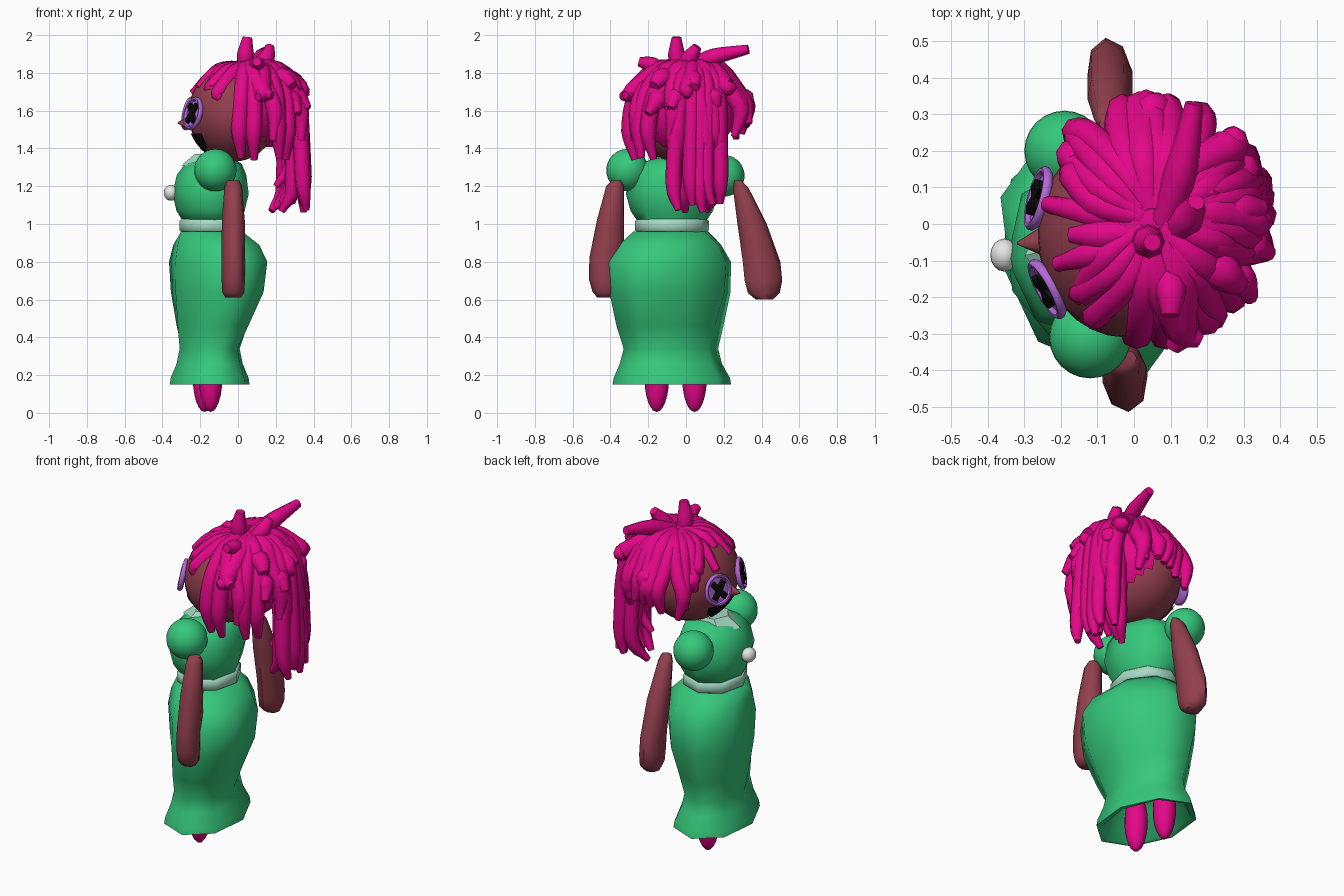
import bpy, bmesh, math, random
from mathutils import Vector, Matrix

random.seed(4)
if "Cube" in bpy.data.objects:
    bpy.data.objects.remove(bpy.data.objects["Cube"])


def material(name, rgb):
    m = bpy.data.materials.new(name)
    m.use_nodes = True
    m.diffuse_color = (*rgb, 1)
    m.node_tree.nodes["Principled BSDF"].inputs["Base Color"].default_value = (*rgb, 1)
    return m


GREEN = material("dress green", (0.036, 0.58, 0.2))
PINK = material("hair pink", (0.78, 0.002, 0.25))
SKIN = material("skin brown", (0.29, 0.05, 0.075))
MINT = material("pale mint", (0.38, 0.71, 0.56))
WHITE = material("button white", (0.8, 0.8, 0.78))
PURPLE = material("eye purple", (0.46, 0.14, 0.7))
BLACK = material("black", (0.004, 0.004, 0.004))

FACING = math.radians(186.5)


def finish(name, bm, mat, angle=60):
    bmesh.ops.recalc_face_normals(bm, faces=bm.faces)
    mesh = bpy.data.meshes.new(name)
    bm.to_mesh(mesh)
    bm.free()
    mesh.materials.append(mat)
    ob = bpy.data.objects.new(name, mesh)
    bpy.context.collection.objects.link(ob)
    bpy.ops.object.select_all(action="DESELECT")
    ob.select_set(True)
    bpy.context.view_layer.objects.active = ob
    bpy.ops.object.shade_smooth_by_angle(angle=math.radians(angle))
    return ob


def bridge(bm, rings):
    for a, b in zip(rings, rings[1:]):
        n = len(a)
        for i in range(n):
            bm.faces.new((a[i], a[(i + 1) % n], b[(i + 1) % n], b[i]))
    bm.faces.new(rings[0][::-1])
    bm.faces.new(rings[-1])


def body_loft(name, rows, mat, angle=60, sides=8, star=1):
    # rows: centre x, centre y, z, half depth, half width, optional twist
    bm = bmesh.new()
    rings = []
    for cx, cy, z, rx, ry, *twist in rows:
        turn = Matrix.Rotation(FACING + math.radians(sum(twist)), 3, "Z")
        ring = []
        for i in range(sides):
            a = math.tau * i / sides
            k = star if i % 2 else 1
            ring.append(bm.verts.new(Vector((cx, cy, z)) + turn @ Vector((k * rx * math.cos(a), k * ry * math.sin(a), 0))))
        rings.append(ring)
    bridge(bm, rings)
    return finish(name, bm, mat, angle)


def tube(bm, pts, radii, sides=8, steps=4):
    # smooth sweep through the points with a varying radius
    P = [Vector(p) for p in pts]
    P = [2 * P[0] - P[1]] + P + [2 * P[-1] - P[-2]]
    R = [radii[0]] + list(radii) + [radii[-1]]
    path = []
    for i in range(1, len(P) - 2):
        for s in range(steps + (i == len(P) - 3)):
            t = s / steps
            a, b, c, d = P[i - 1:i + 3]
            p = 0.5 * (2 * b + (c - a) * t + (2 * a - 5 * b + 4 * c - d) * t * t + (3 * b - a - 3 * c + d) * t ** 3)
            path.append((p, R[i] + (R[i + 1] - R[i]) * t))
    side = None
    rings = []
    for i, (p, r) in enumerate(path):
        d = (path[min(i + 1, len(path) - 1)][0] - path[max(i - 1, 0)][0]).normalized()
        side = d.orthogonal() if side is None else side - d * side.dot(d)
        side.normalize()
        up = d.cross(side)
        rings.append([bm.verts.new(p + r * (side * math.cos(math.tau * k / sides) + up * math.sin(math.tau * k / sides)))
                      for k in range(sides)])
    bridge(bm, rings)


def ball(name, loc, size, mat, u=24, v=16):
    bm = bmesh.new()
    bmesh.ops.create_uvsphere(bm, u_segments=u, v_segments=v, radius=1,
                              matrix=Matrix.Translation(loc) @ Matrix.Diagonal((*size, 1)))
    return finish(name, bm, mat)


def keep_faces(ob, rule):
    bm = bmesh.new()
    bm.from_mesh(ob.data)
    bmesh.ops.delete(bm, geom=[f for f in bm.faces if not rule(f.calc_center_median())], context="FACES")
    bm.to_mesh(ob.data)
    bm.free()


# Dress: hollow flared skirt with twisted hips, belt, bodice, collar
body_loft("skirt", [(-0.15, -0.08, 0.32, 0.13, 0.21), (-0.15, -0.075, 0.155, 0.185, 0.29),
                    (-0.15, -0.075, 0.15, 0.214, 0.318, 3), (-0.15, -0.075, 0.185, 0.209, 0.312, 3),
                    (-0.15, -0.08, 0.26, 0.178, 0.275, 4),
                    (-0.15, -0.08, 0.34, 0.162, 0.255, 5), (-0.135, -0.085, 0.46, 0.192, 0.295, 10),
                    (-0.11, -0.085, 0.64, 0.237, 0.345, 15), (-0.105, -0.085, 0.8, 0.248, 0.352, 17),
                    (-0.115, -0.085, 0.89, 0.222, 0.295, 17), (-0.14, -0.08, 0.96, 0.17, 0.21, 12)], GREEN, 75)
body_loft("belt", [(-0.14, -0.075, z, r, r + 0.025) for z, r in
                   ((0.955, 0.155), (0.967, 0.172), (1.015, 0.172), (1.03, 0.155))], MINT)
body_loft("bodice", [(-0.14, -0.075, 1.01, 0.15, 0.18), (-0.145, -0.075, 1.07, 0.182, 0.22),
                     (-0.145, -0.075, 1.16, 0.203, 0.245), (-0.14, -0.07, 1.26, 0.185, 0.23),
                     (-0.13, -0.065, 1.32, 0.15, 0.18), (-0.13, -0.06, 1.35, 0.09, 0.1)], GREEN)
body_loft("collar", [(-0.155, -0.07, 1.31, 0.145, 0.13), (-0.14, -0.06, 1.37, 0.09, 0.09)],
          MINT, angle=20, sides=12, star=0.85)
ball("button", (-0.355, -0.085, 1.165), (0.038, 0.045, 0.042), WHITE, 16, 10)
ball("right_sleeve", (-0.12, -0.31, 1.285), (0.112, 0.112, 0.112), GREEN)
ball("left_sleeve", (-0.19, 0.2, 1.255), (0.11, 0.11, 0.11), GREEN)

# Legs
for name, x, y in (("right_leg", -0.145, -0.155), ("left_leg", -0.177, 0.045)):
    ball(name, (x, y, 0.185), (0.062, 0.065, 0.18), PINK, 16, 12)

# Arms: broad, flattened and hanging outward
for name, rows in (
        ("right_arm", [(-0.37, 1.23, 0.025), (-0.375, 1.2, 0.048), (-0.4, 1.02, 0.072), (-0.42, 0.82, 0.092),
                       (-0.425, 0.71, 0.09), (-0.425, 0.64, 0.07), (-0.43, 0.61, 0.04)]),
        ("left_arm", [(0.275, 1.23, 0.02), (0.29, 1.19, 0.042), (0.35, 1.0, 0.078), (0.4, 0.8, 0.1),
                      (0.41, 0.7, 0.1), (0.412, 0.635, 0.085), (0.415, 0.6, 0.045)])):
    x = -0.025 if rows[0][0] < 0 else -0.066
    body_loft(name, [(x, y, z, min(0.062, 0.018 + 0.6 * r), r) for y, z, r in rows], SKIN)

# Head with a thin grin laid on its surface
HEAD = Vector((-0.025, -0.03, 1.585))
SIZE = Vector((0.238, 0.28, 0.255))
ball("head", HEAD, SIZE, SKIN, 32, 20)
mouth = ball("mouth", HEAD, SIZE * 1.03, BLACK, 60, 60)


def in_grin(p):
    d = p - HEAD
    turn = (math.atan2(d.y, d.x) - FACING + math.pi) % math.tau - math.pi
    lat = math.atan2(d.z, math.hypot(d.x, d.y))
    return -1.02 + 0.7 * turn * turn < lat < -0.44 and abs(turn) < 0.74


keep_faces(mouth, in_grin)

# Nose
bm = bmesh.new()
tube(bm, [(-0.22, -0.045, 1.535), (-0.26, -0.048, 1.535), (-0.32, -0.053, 1.535)], (0.045, 0.036, 0.003), 8, 1)
finish("nose", bm, SKIN, 50)

# Eyes: rimmed discs leaning back, with bold crossed bars
for name, loc, deg in (("left_eye", (-0.262, 0.07, 1.585), 165), ("right_eye", (-0.238, -0.178, 1.585), 208)):
    frame = (Matrix.Translation(loc) @ Matrix.Rotation(math.radians(deg), 4, "Z")
             @ Matrix.Rotation(math.radians(78), 4, "Y"))
    bm = bmesh.new()
    rings = []
    for r, h in ((0.08, -0.016), (0.09, -0.006), (0.09, 0.006), (0.083, 0.013), (0.074, 0.012), (0.068, 0.0)):
        rings.append([bm.verts.new(frame @ Vector((r * math.cos(math.tau * k / 20), r * math.sin(math.tau * k / 20), h)))
                      for k in range(20)])
    bridge(bm, rings)
    finish(name, bm, PURPLE, 50)
    bm = bmesh.new()
    for turn in (-40, 40):
        bmesh.ops.create_cube(bm, size=1, matrix=frame @ Matrix.Translation((0, 0, 0.007)) @
                              Matrix.Rotation(math.radians(turn), 4, "Z") @ Matrix.Diagonal((0.118, 0.03, 0.018, 1)))
    finish(name + "_cross", bm, BLACK, 30)

# Hair cap over the crown and back
cap = ball("hair_cap", (0.04, 0.0, 1.61), (0.25, 0.29, 0.25), PINK, 32, 20)
keep_faces(cap, lambda p: 0.75 * (p.x - 0.01) + 0.55 * (p.z - 1.63) > 0)

# Hair locks fanned round the crown
hair = bmesh.new()


def lock(deg, end, reach, width, flick=0.0):
    a = math.radians(deg)
    out = Vector((0.93 * math.cos(a), math.sin(a), 0))
    c = Vector((0.05, 0.01, 0))
    drift = Vector((-math.sin(a), math.cos(a), 0)) * random.uniform(-0.03, 0.03)
    pts = [c + out * 0.03 + Vector((0, 0, 1.83)), c + out * 0.17 + Vector((0, 0, 1.81))]
    if end < 1.62:
        pts.append(c + out * reach * 0.92 + drift + Vector((0, 0, 1.68)))
    pts.append(c + out * (reach + 0.01) + drift * 2 + Vector((0, 0, (end + min(1.72, end + 0.3)) / 2)))
    pts.append(c + out * (reach + flick) + drift + Vector((0, 0, end)))
    tube(hair, pts, [width * 0.8] + [width] * (len(pts) - 2) + [width * 0.4], 8, 4)


for deg in range(-96, 120, 15):          # side and back curtain
    end = 1.45 if deg > 50 else 1.37 if deg < -20 else 1.27
    lock(deg, end + random.uniform(-0.05, 0.08), 0.3, 0.046, random.uniform(-0.02, 0.03))
for deg in range(-4, 38, 10):            # long tail at the back, in two depths
    lock(deg, random.uniform(1.04, 1.15), 0.31, 0.043, random.uniform(-0.02, 0.04))
    lock(deg + 4, random.uniform(1.06, 1.2), 0.25, 0.043, random.uniform(-0.1, -0.03))
for deg in range(-85, 100, 23):          # flicked upper layer
    lock(deg, random.uniform(1.52, 1.74), 0.29, 0.052, random.uniform(0.03, 0.07))
for deg, end, reach in ((122, 1.45, 0.31), (136, 1.5, 0.3), (150, 1.6, 0.29), (164, 1.7, 0.25),
                        (-112, 1.66, 0.29), (-128, 1.71, 0.27), (-144, 1.74, 0.25)):   # fringe
    lock(deg, end, reach, 0.042, 0.01)

# Upright tufts and forehead wisps
for root, mid, tip, r in (
        ((0.04, -0.04, 1.8), (0.04, -0.05, 1.9), (0.05, -0.05, 1.99), 0.045),
        ((0.08, 0.0, 1.82), (0.13, 0.15, 1.885), (0.165, 0.33, 1.925), 0.045),
        ((0.1, -0.03, 1.8), (0.15, 0.02, 1.88), (0.17, 0.06, 1.94), 0.045),
        ((0.08, -0.1, 1.78), (0.1, -0.18, 1.84), (0.1, -0.25, 1.86), 0.045),
        ((0.2, 0.02, 1.75), (0.28, 0.04, 1.76), (0.35, 0.04, 1.72), 0.055),
        ((0.15, -0.08, 1.77), (0.24, -0.13, 1.77), (0.29, -0.17, 1.73), 0.055),
        ((0.05, 0.0, 1.81), (-0.12, 0.03, 1.79), (-0.24, 0.055, 1.69), 0.04),
        ((0.05, -0.02, 1.81), (-0.09, -0.03, 1.81), (-0.17, -0.03, 1.77), 0.045),
        ((0.05, -0.03, 1.81), (-0.11, -0.08, 1.8), (-0.21, -0.11, 1.72), 0.04)):
    tube(hair, (root, mid, tip), (r, r, r * 0.55), 8, 5)
finish("hair_locks", hair, PINK)
